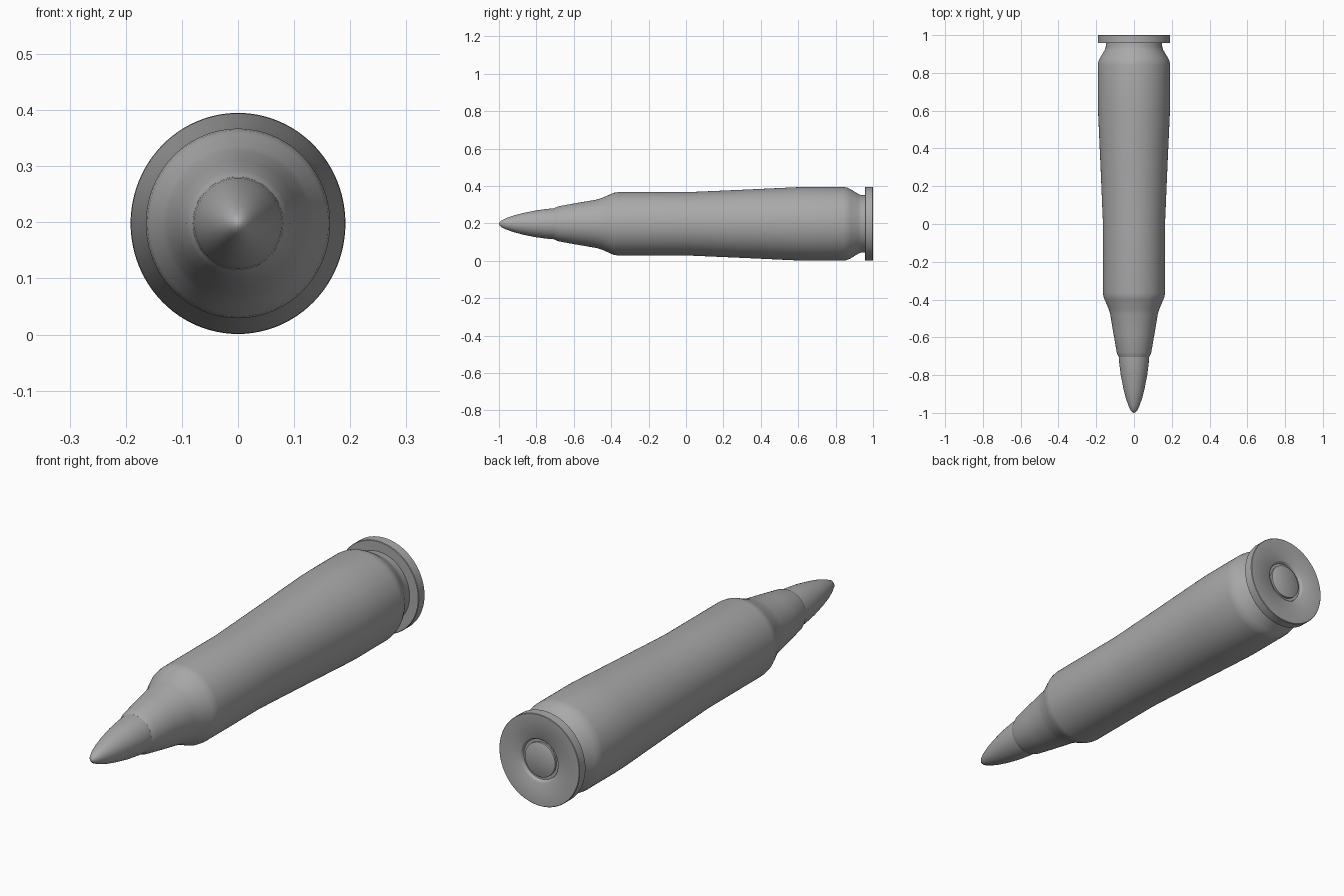
import bpy, bmesh, math

cube = bpy.data.objects.get("Cube")
if cube:
    bpy.data.objects.remove(cube, do_unlink=True)

AXIS_Z = 0.198      # height of the long axis
WIDTH = 0.972       # the section is slightly narrower than tall
SIDES = 96

metal = bpy.data.materials.new("grey_metal")
metal.use_nodes = True
grey = (0.4, 0.4, 0.4, 1)
metal.diffuse_color = grey
metal.node_tree.nodes["Principled BSDF"].inputs["Base Color"].default_value = grey


def lathe(name, profile):
    """Turn (y, radius) points around the long axis; zero radius closes to a point."""
    bm = bmesh.new()
    rings = []
    for y, r in profile:
        count = SIDES if r > 0 else 1
        rings.append([bm.verts.new((r * WIDTH * math.cos(math.tau * i / SIDES), y,
                                    AXIS_Z + r * math.sin(math.tau * i / SIDES)))
                      for i in range(count)])
    for a, b in zip(rings, rings[1:]):
        for i in range(SIDES):
            j = (i + 1) % SIDES
            corners = [a[i % len(a)], a[j % len(a)], b[j % len(b)], b[i % len(b)]]
            bm.faces.new(list(dict.fromkeys(corners)))
    bmesh.ops.recalc_face_normals(bm, faces=bm.faces)
    mesh = bpy.data.meshes.new(name)
    bm.to_mesh(mesh)
    bm.free()
    mesh.materials.append(metal)
    obj = bpy.data.objects.new(name, mesh)
    bpy.context.collection.objects.link(obj)
    bpy.ops.object.select_all(action="DESELECT")
    obj.select_set(True)
    bpy.context.view_layer.objects.active = obj
    bpy.ops.object.shade_smooth_by_angle(angle=math.radians(40))
    return obj


# Pointed nose, seated inside the neck
lathe("pointed_nose", [
    (-1.0, 0), (-0.997, 0.008), (-0.985, 0.019), (-0.96, 0.031), (-0.92, 0.045),
    (-0.87, 0.058), (-0.8, 0.072), (-0.74, 0.08), (-0.69, 0.084), (-0.66, 0.084), (-0.66, 0)])

# Tapered body with neck, shoulder and the groove ahead of the rim
lathe("tapered_body", [
    (-0.705, 0), (-0.705, 0.083), (-0.695, 0.088), (-0.68, 0.094), (-0.58, 0.112),
    (-0.48, 0.129), (-0.45, 0.138), (-0.4, 0.16), (-0.385, 0.166), (-0.365, 0.169),
    (0, 0.169), (0.3, 0.182), (0.6, 0.196), (0.65, 0.197), (0.84, 0.197),
    (0.86, 0.194), (0.88, 0.185), (0.92, 0.16), (0.935, 0.154), (0.965, 0.153), (0.965, 0)])

# Rim disc with a ring-shaped recess in its back face
lathe("base_rim", [
    (0.957, 0), (0.957, 0.195), (0.959, 0.197), (0.998, 0.197), (1.0, 0.195),
    (1.0, 0.094), (0.997, 0.09), (0.986, 0.086), (0.986, 0)])

# Round cap in the recess
lathe("centre_cap", [(0.98, 0), (0.98, 0.074), (0.995, 0.074), (0.997, 0.071), (0.997, 0)])
